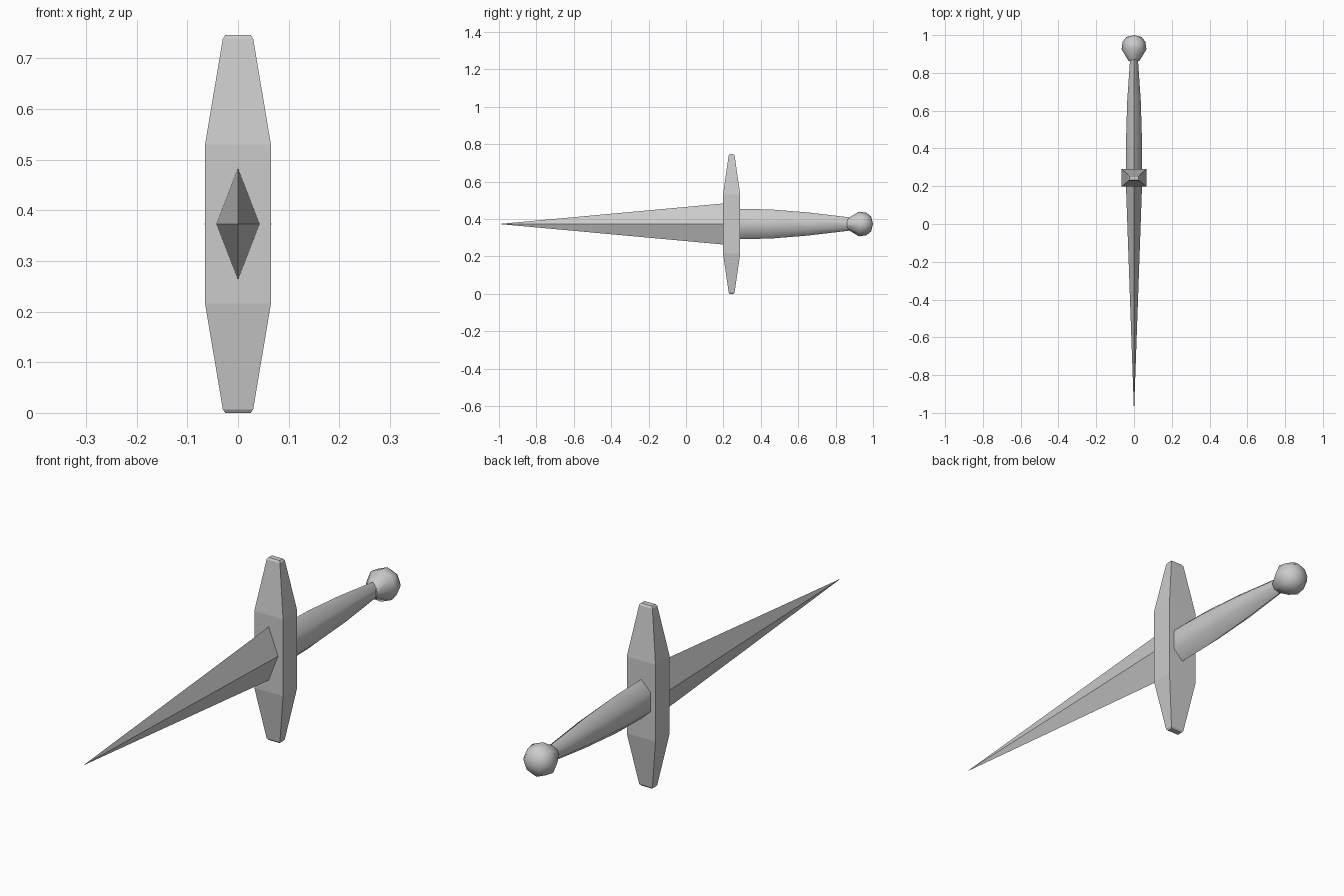
import bpy, bmesh, math

cube = bpy.data.objects.get("Cube")
if cube:
    bpy.data.objects.remove(cube, do_unlink=True)

MID = 0.373  # height of the dagger's axis

grey = bpy.data.materials.new("plain grey")
grey.use_nodes = True
grey.diffuse_color = (0.6, 0.6, 0.6, 1)
grey.node_tree.nodes["Principled BSDF"].inputs["Base Color"].default_value = (0.6, 0.6, 0.6, 1)


def loft(name, rings, smooth=None):
    """Skin a list of equal-sized rings; a ring of one point becomes a tip."""
    bm = bmesh.new()
    rows = [[bm.verts.new(p) for p in ring] for ring in rings]
    for a, b in zip(rows, rows[1:]):
        n = max(len(a), len(b))
        for i in range(n):
            j = (i + 1) % n
            if len(a) == 1:
                bm.faces.new((a[0], b[j], b[i]))
            else:
                bm.faces.new((a[i], a[j], b[j], b[i]))
    for row in (rows[0], rows[-1]):
        if len(row) > 1:
            bm.faces.new(row)
    bmesh.ops.recalc_face_normals(bm, faces=bm.faces)
    mesh = bpy.data.meshes.new(name)
    bm.to_mesh(mesh)
    bm.free()
    mesh.materials.append(grey)
    obj = bpy.data.objects.new(name, mesh)
    bpy.context.collection.objects.link(obj)
    if smooth:
        bpy.ops.object.select_all(action='DESELECT')
        obj.select_set(True)
        bpy.context.view_layer.objects.active = obj
        bpy.ops.object.shade_smooth_by_angle(angle=math.radians(smooth))
    return obj


def ring(y, rx, rz, sides):
    """Ellipse across the y axis, with a corner at the top."""
    turn = [2 * math.pi * i / sides for i in range(sides)]
    return [(rx * math.sin(t), y, MID + rz * math.cos(t)) for t in turn]


# Blade: long diamond spike
loft("blade", [[(0, -1.0, MID)], ring(0.215, 0.043, 0.111, 4)])

# Crossguard: upright bar tapering to both ends, with a small chamfer
half = [(0.373, 0.025, 0.011), (0.366, 0.030, 0.016), (0.157, 0.065, 0.046)]
levels = [(-z, x, y) for z, x, y in half] + half[::-1]
loft("crossguard", [[(sx * x, 0.244 + sy * y, MID + z)
                     for sx, sy in ((-1, -1), (1, -1), (1, 1), (-1, 1))]
                    for z, x, y in levels])

# Grip: six-sided, flattened, narrowing to the pommel
K = 1 / math.sin(math.radians(60))  # makes the flat sides reach the given half width
grip = [(0.27, 0.042, 0.081), (0.45, 0.042, 0.078),
        (0.65, 0.036, 0.062), (0.87, 0.021, 0.036)]
loft("grip", [ring(y, x * K, z, 6) for y, x, z in grip], smooth=61)

# Pommel: cone collar with a rounded cap
pommel = [(0.862, 0.028), (0.925, 0.066), (0.965, 0.060), (0.99, 0.040)]
loft("pommel", [[(0, 1.0, MID)]] + [ring(y, r, r, 8) for y, r in pommel[::-1]], smooth=50)
